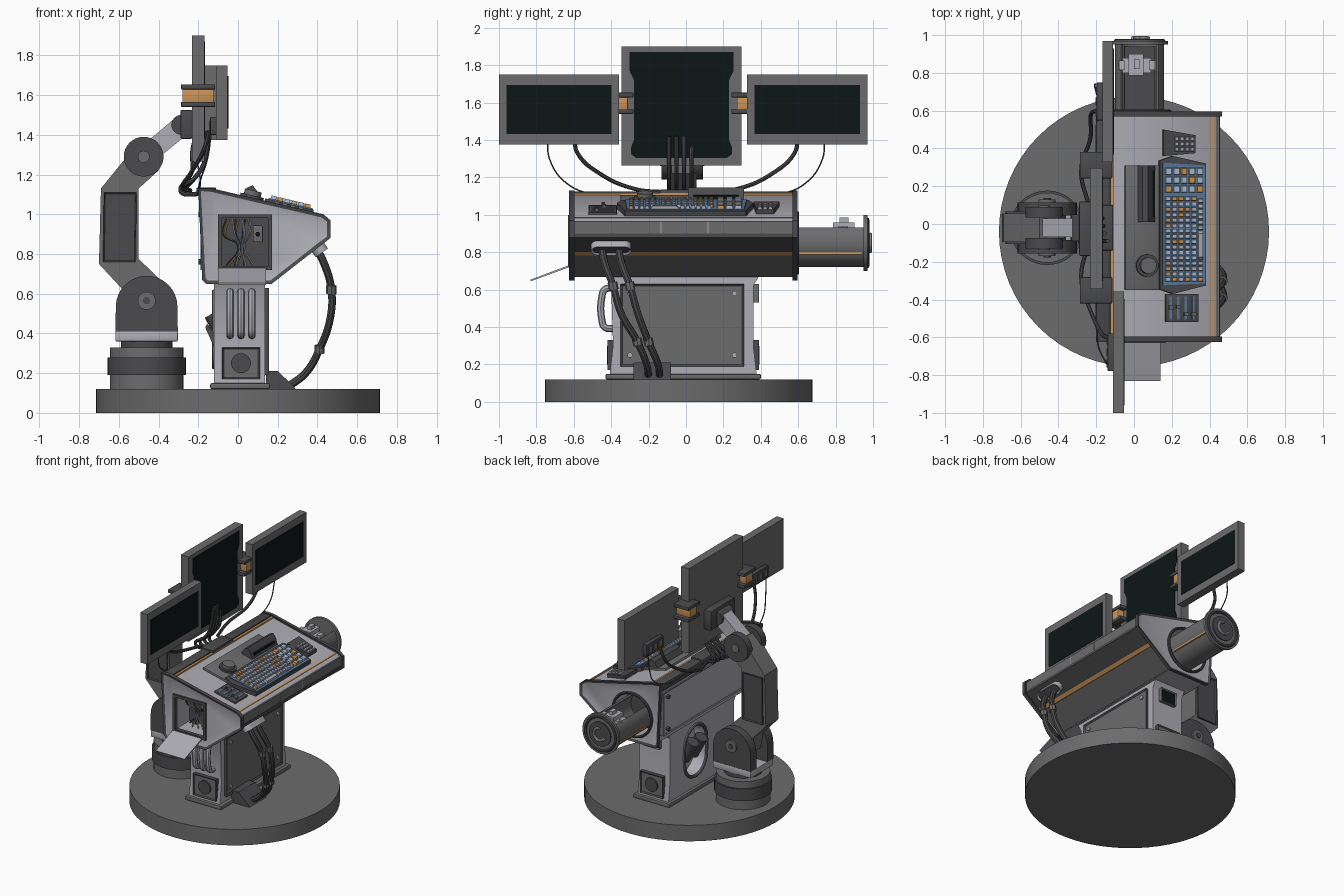
import bpy, bmesh, random
from math import radians, sin, cos, pi
from mathutils import Matrix, Vector

if "Cube" in bpy.data.objects:
    bpy.data.objects.remove(bpy.data.objects["Cube"])
random.seed(4)

def mat(name, c):
    m = bpy.data.materials.new(name); m.diffuse_color = (*c, 1); return m
DARK, MID = mat("dark_metal", (.07, .07, .075)), mat("mid_metal", (.15, .15, .155))
LIGHT, BLACK = mat("light_panel", (.42, .42, .46)), mat("screen_black", (.004, .008, .008))
ORANGE, BLUE = mat("orange", (.6, .3, .1)), mat("key_blue", (.4, .5, .65))
FRAME = mat("blue_frame", (.1, .2, .35))

def add(name, bm, m, mtx=None):
    bmesh.ops.recalc_face_normals(bm, faces=bm.faces)
    me = bpy.data.meshes.new(name); bm.to_mesh(me); bm.free()
    o = bpy.data.objects.new(name, me); bpy.context.collection.objects.link(o)
    if m: me.materials.append(m)
    if mtx: o.matrix_world = mtx
    return o

def boxes(name, items, m, mtx=None, taper=1):
    bm = bmesh.new()
    for lo, hi in items:
        lo, hi = Vector(lo), Vector(hi)
        for v in bmesh.ops.create_cube(bm, size=1)['verts']:
            k = taper if v.co.z > 0 else 1
            v.co = (lo + hi) / 2 + Vector((v.co.x * k * (hi.x-lo.x), v.co.y * k * (hi.y-lo.y), v.co.z * (hi.z-lo.z)))
    return add(name, bm, m, mtx)

def box(name, lo, hi, m=MID, bevel=0, mtx=None):
    o = boxes(name, [(lo, hi)], m, mtx)
    if bevel:
        b = o.modifiers.new("bevel", 'BEVEL'); b.width = bevel; b.segments = 2
    return o

AX = {'x': lambda a, b, t: (t, a, b), 'y': lambda a, b, t: (a, t, b), 'z': lambda a, b, t: (a, b, t)}
def prism(name, pts, axis, t0, t1, m=MID, inset=0, inner=None, mtx=None):
    bm = bmesh.new()
    A, B = [[bm.verts.new(AX[axis](*p, t)) for p in pts] for t in (t0, t1)]
    caps = [bm.faces.new(A), bm.faces.new(B)]
    for i in range(len(A)):
        j = (i + 1) % len(A); bm.faces.new((A[i], A[j], B[j], B[i]))
    if inset:
        bmesh.ops.recalc_face_normals(bm, faces=bm.faces)
        bmesh.ops.inset_individual(bm, faces=caps, thickness=inset, depth=-.008)
        for f in caps: f.material_index = 1
    o = add(name, bm, m, mtx)
    if inner: o.data.materials.append(inner)
    return o

def arc(cx, cy, r, a0, a1, n):
    return [(cx + r*cos(radians(a0+(a1-a0)*i/n)), cy + r*sin(radians(a0+(a1-a0)*i/n))) for i in range(n+1)]

def disc(name, c, r, axis, t0, t1, m=MID, n=32, mtx=None):
    return prism(name, arc(*c, r, 0, 360, n)[:-1], axis, t0, t1, m, mtx=mtx)

def tube(name, pts, r, m=DARK, cyclic=False):
    cu = bpy.data.curves.new(name, 'CURVE'); cu.dimensions = '3D'
    cu.bevel_depth, cu.bevel_resolution, cu.resolution_u, cu.use_fill_caps = r, 2, 6, True
    s = cu.splines.new('BEZIER'); s.bezier_points.add(len(pts) - 1); s.use_cyclic_u = cyclic
    for b, p in zip(s.bezier_points, pts):
        b.co = p; b.handle_left_type = b.handle_right_type = 'AUTO'
    o = bpy.data.objects.new(name, cu); bpy.context.collection.objects.link(o)
    cu.materials.append(m); return o

cutters = []
def cut(o, c):
    b = o.modifiers.new("cut", 'BOOLEAN'); b.operation = 'DIFFERENCE'; b.object = c; b.solver = 'EXACT'
    c.hide_render = True
    if c not in cutters: cutters.append(c)

# round platform
disc("platform", (0, -.04), .715, 'z', 0, .12, MID, 64)

# pedestal: tapered column, foot, front plate
ped = prism("pedestal", [(-.41, .13), (.38, .13), (.36, .3), (.36, .62), (.39, .67), (-.43, .67), (-.4, .62), (-.39, .3)], 'x', -.12, .135, LIGHT)
box("pedestal_foot", (-.14, -.43, .12), (.16, .4, .15), MID, .008)
prism("pedestal_front_panel", [(-.35, .19), (.31, .19), (.31, .63), (-.35, .63)], 'x', .125, .155, DARK, .015, MID)
for y in (-.3, .26):
    for z in (.25, .58): disc("panel_bolt", (y, z), .014, 'x', .14, .156, LIGHT, 12)
# rear niche with two leaning canisters
oval = arc(.06, .48, .13, 0, 180, 10) + arc(.06, .36, .13, 180, 360, 10)
cut(ped, prism("niche_cutter", oval, 'x', -.3, -.02, DARK))
tube("niche_rim", [(-.12, y, z) for y, z in oval], .012, MID, True)
for y in (.0, .1):
    disc("canister", (0, 0), .045, 'z', -.08, .08, DARK, 20, Matrix.Translation((-.09, y, .43)) @ Matrix.Rotation(radians(-28), 4, 'Y'))
prism("rear_lever", [(-.12, .33), (-.165, .43), (-.155, .45), (-.12, .4)], 'y', -.3, -.26, DARK)
for s, y in ((-1, -.395), (1, .365)):
    a, b = sorted((y - s*.02, y + s*.025))
    prism("side_vent", [(-.08, .17), (.11, .17), (.11, .33), (-.08, .33)], 'y', a, b, DARK, .012, MID)
    disc("vent_fan", (.015, .25), .05, 'y', a - .003, b + .003, DARK, 24)
for x in (-.04, .015, .07):
    tube("side_pipe", [(x, -.39, .39), (x, -.435, .4), (x, -.45, .44), (x, -.45, .56), (x, -.435, .6), (x, -.39, .61)], .019, LIGHT)
prism("side_socket", [(-.05, .53), (.08, .53), (.08, .63), (-.05, .63)], 'y', .35, .39, MID, .012, BLACK)

# console body and rimmed end plates
body = prism("console_body", [(-.18, 1.1), (-.13, 1.112), (.42, .982), (.445, .96), (.445, .88), (.15, .67), (-.15, .67)], 'y', -.6, .575, LIGHT)
ends = [(-.2, 1.13), (-.13, 1.13), (.43, 1.0), (.465, .97), (.465, .88), (.42, .845), (.17, .65), (-.16, .65), (-.18, .67)]
left = prism("end_plate_left", ends, 'y', -.625, -.595, DARK, .018, LIGHT)
right = prism("end_plate_right", ends, 'y', .57, .595, DARK, .018, LIGHT)
bay = box("bay_cutter", (-.085, -.7, .735), (.155, -.42, .985), DARK)
bore = disc("bore_cutter", (.03, .85), .16, 'y', .4, .7, DARK, 40)
for o, c in ((body, bay), (left, bay), (body, bore), (right, bore)): cut(o, c)
prism("front_fascia", [(.44, .965), (.452, .965), (.452, .9), (.44, .9)], 'y', -.595, .57, MID)
prism("front_dark_band", [(.44, .9), (.455, .9), (.455, .88), (.345, .8), (.33, .81)], 'y', -.595, .57, DARK)
prism("front_stripe", [(.33, .8), (.347, .8), (.325, .782), (.31, .79)], 'y', -.595, .57, ORANGE)
prism("under_slope", [(.31, .79), (.318, .782), (.16, .668), (.15, .675)], 'y', -.595, .57, MID)
box("fascia_seams", (.45, -.135, .9), (.4535, -.131, .965), LIGHT); box("fascia_seam", (.45, .116, .9), (.4535, .12, .965), LIGHT)
box("rear_rail", (-.2, -.6, 1.07), (-.125, .575, 1.125), DARK, .006)
box("rear_stripe", (-.124, -.6, 1.1), (-.108, .575, 1.117), ORANGE)
prism("rear_panel", [(-.55, .72), (.53, .72), (.53, 1.04), (-.55, 1.04)], 'x', -.188, -.15, MID, .012, LIGHT)
for y in (-.5, .48):
    for z in (.76, 1.0): disc("rear_bolt", (y, z), .014, 'x', -.2, -.17, DARK, 12)

# service bay: frame, hinged flap, wires
for lo, hi in (((-.1, .72), (.17, .74)), ((-.1, .98), (.17, 1.0)), ((-.1, .72), (-.08, 1.0)), ((.15, .72), (.17, 1.0))):
    box("bay_frame", (lo[0], -.63, lo[1]), (hi[0], -.6, hi[1]), DARK)
box("bay_back", (-.085, -.45, .735), (.155, -.42, .985), DARK)
prism("bay_flap", [(-.615, .735), (-.61, .725), (-.83, .645), (-.832, .653)], 'x', -.1, .14, LIGHT)
for i in range(9):
    x = -.06 + i*.016; y = -.47 - random.random()*.06
    tube("bay_wire", [(x, y, .975), (x + random.uniform(-.02, .02), y - .02, .9), (.0 + i*.004, y, .84), (x + random.uniform(-.02, .03), y, .74)], .0045, (DARK, ORANGE, BLUE)[i % 3])
box("bay_switch", (.075, -.55, .86), (.125, -.45, .945), MID, .004); disc("switch_button", (.1, .9), .012, 'y', -.56, -.54, BLACK, 12)

# side drum: open-top trough, end cap with hook, clamp device
prism("drum_trough", arc(.03, .85, .13, 140, 400, 30) + arc(.03, .85, .118, 400, 140, 30), 'y', .42, .965, MID)
disc("drum_back", (.03, .85), .155, 'y', .41, .44, DARK)
tube("bore_rim", [(a, .595, b) for a, b in arc(.03, .85, .16, 0, 360, 24)[:-1]], .01, DARK, True)
disc("drum_cap", (.03, .85), .15, 'y', .95, .97, MID, 40)
tube("drum_cap_ring", [(a, .968, b) for a, b in arc(.03, .85, .125, 0, 360, 24)[:-1]], .012, DARK, True)
disc("drum_cap_hub", (.03, .85), .09, 'y', .965, .978, DARK)
tube("drum_hook", [(a, .985, b) for a, b in arc(.03, .85, .045, -150, 90, 8)], .01, LIGHT)
for a in (205, 335):
    x, z = arc(.03, .85, .131, a, a, 1)[0]
    box("drum_stripe", (x-.006, .6, z-.006), (x+.006, .94, z+.006), ORANGE)
box("device_bed", (-.05, .6, .77), (.11, .94, .79), DARK)
disc("device_post", (.01, .84), .03, 'z', .78, .89, DARK, 16)
boxes("device_clamp", [((-.06, .8, .89), (.09, .88, .93)), ((-.03, .785, .93), (.05, .9, .96)), ((-.08, .815, .86), (-.05, .865, .94)), ((.08, .815, .86), (.11, .865, .94)), ((.0, .82, .96), (.03, .87, .985))], LIGHT)

# deck-mounted parts use a tilted frame: u down the slope, h above it
D = Matrix.Translation((-.13, 0, 1.112)) @ Matrix.Rotation(radians(13.3), 4, 'Y')
U = lambda x: (x + .13) * 1.028
def deck(name, x0, x1, y0, y1, h0, h1, m=DARK, bevel=0): return box(name, (U(x0), y0, h0), (U(x1), y1, h1), m, bevel, D)
deck("front_edge_stripe", .405, .417, -.595, .57, -.005, .004, ORANGE)
deck("upper_plate", -.05, .15, -.35, .31, -.01, .015, MID, .005)
prism("slot_hood", [(U(.015), .01), (U(.03), .06), (U(.055), .08), (U(.085), .055), (U(.11), .01)], 'y', .01, .31, DARK, mtx=D)
deck("slot_opening", .075, .1, .04, .28, .02, .048, BLACK)
disc("dial_base", (U(.065), -.22), .06, 'z', .01, .03, DARK, mtx=D)
disc("dial", (U(.065), -.22), .043, 'z', .03, .055, MID, mtx=D)
prism("keyboard_base", [(U(.13), -.345), (U(.13), .335), (U(.2), .36), (U(.375), .32), (U(.375), -.325), (U(.2), -.37)], 'z', -.01, .03, DARK, mtx=D)
prism("keyboard_frame", [(U(.145), -.325), (U(.145), .325), (U(.37), .31), (U(.37), -.315)], 'z', .03, .036, FRAME, mtx=D)
keys = {0: [], 1: [], 2: []}
def key(u, y, du, dy, k): keys[k].append(((u, y, .034), (u+du, y+dy, .052)))
for r in range(6):
    u, y = U(.155) + r*.0355, -.305
    while y < .13:
        w = .0285 if r < 5 or not -.2 < y < -.05 else .16
        edge = y < -.29 or y > .1 or r == 0
        key(u, y, .03, w - .005, 1 if random.random() < (.5 if edge else .08) else 2 if random.random() < .2 else 0)
        y += w
for r in range(5):
    for c in range(3): key(U(.155) + r*.0425, .165 + c*.047, .036, .04, 1 if (r + c) % 4 == 0 else 0)
for k, n, m in ((0, "keys_blue", BLUE), (1, "keys_orange", ORANGE), (2, "keys_grey", LIGHT)): boxes(n, keys[k], m, D, .8)
# small keypad and fader bank
prism("keypad_base", [(U(.15), .36), (U(.15), .5), (U(.32), .47), (U(.32), .375)], 'z', -.01, .025, DARK, mtx=D)
boxes("keypad_keys", [((U(.21) + i*.028, .385 + j*.028, .025), (U(.21) + i*.028 + .021, .406 + j*.028, .035)) for i in range(4) for j in range(3)], LIGHT, D, .8)
deck("fader_panel", .165, .34, -.52, -.37, -.01, .012, DARK, .004)
for i in range(4):
    x = .185 + i*.04
    deck("fader_slot", x, x + .012, -.505, -.385, .01, .014, FRAME)
    y = -.49 + random.random()*.08
    deck("fader_knob", x - .006, x + .018, y, y + .02, .012, .03, MID)

# front cable pair, oval grommet, floor box
G = Matrix.Translation((.405, -.4, .83)) @ Matrix.Rotation(radians(54), 4, 'Y')
prism("grommet", arc(.07, 0, .038, -90, 90, 8) + arc(-.07, 0, .038, 90, 270, 8), 'x', -.02, .03, LIGHT, .01, DARK, mtx=G)
for y0, y1 in ((-.45, -.2), (-.36, -.14)):
    p = [(.38, y0, .85), (.43, y0+.01, .76), (.47, y0+.06, .62), (.465, y0+.1, .48), (.41, y1-.06, .32), (.34, y1-.01, .2), (.25, y1, .13)]
    tube("front_cable", p, .02)
    for q in (p[2], p[4]): tube("cable_clip", [(q[0], q[1]-.004, q[2]+.02), (q[0], q[1]+.004, q[2]-.02)], .026, MID)
prism("floor_socket", [(.14, .12), (.29, .12), (.28, .135), (.2, .21), (.14, .21)], 'y', -.28, -.08, DARK)

# robot arm: turntable, shoulder yoke, bent lower arm, elbow, upper arm
AY, C = -.02, (-.46, -.02)
for n, r, a, b, m in (("turntable_base", .185, .12, .33, MID), ("turntable_ring", .197, .19, .28, DARK), ("turntable_neck", .13, .33, .365, DARK)):
    disc(n, C, r, 'z', a, b, m, 40)
box("shoulder_base", (-.617, AY-.135, .36), (-.303, AY+.135, .41), LIGHT, .005)
cheek = [(-.617, .41)] + arc(-.46, .535, .155, 180, 0, 16) + [(-.303, .41)]
for s in (-1, 1):
    prism("shoulder_cheek", cheek, 'y', *sorted((AY + s*.065, AY + s*.135)), DARK)
    disc("shoulder_bolt", (-.46, .565), .045, 'y', *sorted((AY + s*.13, AY + s*.15)), MID, 24)
    disc("shoulder_bolt_head", (-.46, .565), .02, 'y', *sorted((AY + s*.14, AY + s*.157)), DARK, 6)
    prism("arm_side_panel", [(-.68, .76), (-.515, .76), (-.51, 1.11), (-.675, 1.11)], 'y', *sorted((AY + s*.07, AY + s*.085)), DARK, .01, DARK)
    disc("elbow_disc", (-.475, 1.29), .1, 'y', *sorted((AY + s*.055, AY + s*.11)), DARK)
    disc("elbow_bolt", (-.475, 1.29), .03, 'y', *sorted((AY + s*.1, AY + s*.118)), MID, 20)
prism("lower_arm", [(-.36, .5), (-.37, .65), (-.5, .775), (-.5, 1.13), (-.4, 1.22), (-.4, 1.31), (-.5, 1.35), (-.56, 1.29), (-.69, 1.13), (-.7, .75), (-.58, .62), (-.56, .5)], 'y', AY-.075, AY+.075, MID)
prism("upper_arm", [(-.5, 1.33), (-.31, 1.49), (-.25, 1.48), (-.24, 1.42), (-.27, 1.39), (-.43, 1.26)], 'y', AY-.05, AY+.05, LIGHT)
disc("wrist", (-.285, 1.45), .05, 'y', AY-.07, AY+.07, DARK, 24)
box("monitor_mount", (-.29, -.17, 1.38), (-.23, .12, 1.525), DARK, .008)

# monitors
def monitor(name, x0, x1, y0, y1, z0, z1):
    prism(name + "_case", [(y0, z0), (y1, z0), (y1, z1), (y0, z1)], 'x', x0, x1, MID)
monitor("centre_monitor", -.232, -.168, -.345, .297, 1.265, 1.9)
half = [(.23, 1.305), (.255, 1.325), (.255, 1.36), (.24, 1.4), (.24, 1.72), (.262, 1.77), (.262, 1.87)]
k = AY - .004
prism("centre_screen", [(k + a*1.06, b) for a, b in half] + [(k - a*1.06, b) for a, b in reversed(half)], 'x', -.18, -.165, BLACK)
for s, x0, y0, y1 in ((-1, -.11, -1.0, -.357), (1, -.168, .327, .97)):
    monitor("side_monitor", x0, x0 + .058, y0, y1, 1.375, 1.75)
    box("side_screen", (x0 + .04, y0 + .04, 1.432), (x0 + .061, y1 - .04, 1.695), BLACK)
    yc, yj = (y0 + y1)/2, -.351 if s < 0 else .312
    box("port_box", (x0 - .03, yc - .1, 1.4), (x0 + .01, yc + .1, 1.49), DARK, .005)
    for i in (-.06, 0, .06): box("port", (x0 - .036, yc + i - .02, 1.42), (x0 - .02, yc + i + .02, 1.47), MID)
    # swivel bracket
    box("bracket_core", (-.28, yj - .04, 1.56), (-.12, yj + .04, 1.635), ORANGE, .006)
    for z in (1.54, 1.628): box("bracket_plate", (-.287, yj - .07, z), (-.115, yj + .07, z + .026), DARK, .005)
    # cables to the junction box
    tube("monitor_cable", [(x0 - .035, s*.6, 1.42), (x0 - .06, s*.58, 1.33), (-.23, s*.46, 1.22), (-.28, s*.28, 1.14), (-.24, s*.1, 1.12)], .011)
    tube("thin_cable", [(x0 - .035, s*.74, 1.42), (x0 - .04, s*.73, 1.3), (-.19, s*.64, 1.17), (-.2, s*.5, 1.11), (-.2, s*.3, 1.1)], .004)
box("junction_box", (-.21, -.14, 1.1), (-.11, .1, 1.135), DARK, .006)
for i in range(4):
    y = -.09 + i*.04
    tube("bundle_cable", [(-.14 - i*.015, y, 1.42), (-.17, y, 1.26), (-.22, y, 1.18), (-.29 + i*.01, y, 1.12), (-.23, y, 1.1), (-.18, y, 1.115)], .011)

# apply curves and modifiers, drop cutters, smooth round parts
bpy.ops.object.select_all(action='DESELECT')
objs = [o for o in bpy.context.scene.objects if o not in cutters]
for o in objs: o.select_set(True)
bpy.context.view_layer.objects.active = objs[0]
bpy.ops.object.convert(target='MESH')
for c in cutters: bpy.data.objects.remove(c)
bpy.ops.object.shade_smooth_by_angle(angle=radians(30))

for m in bpy.data.materials:
    if m.users and not m.is_grease_pencil:
        m.use_nodes = True
        m.node_tree.nodes["Principled BSDF"].inputs["Base Color"].default_value = m.diffuse_color
